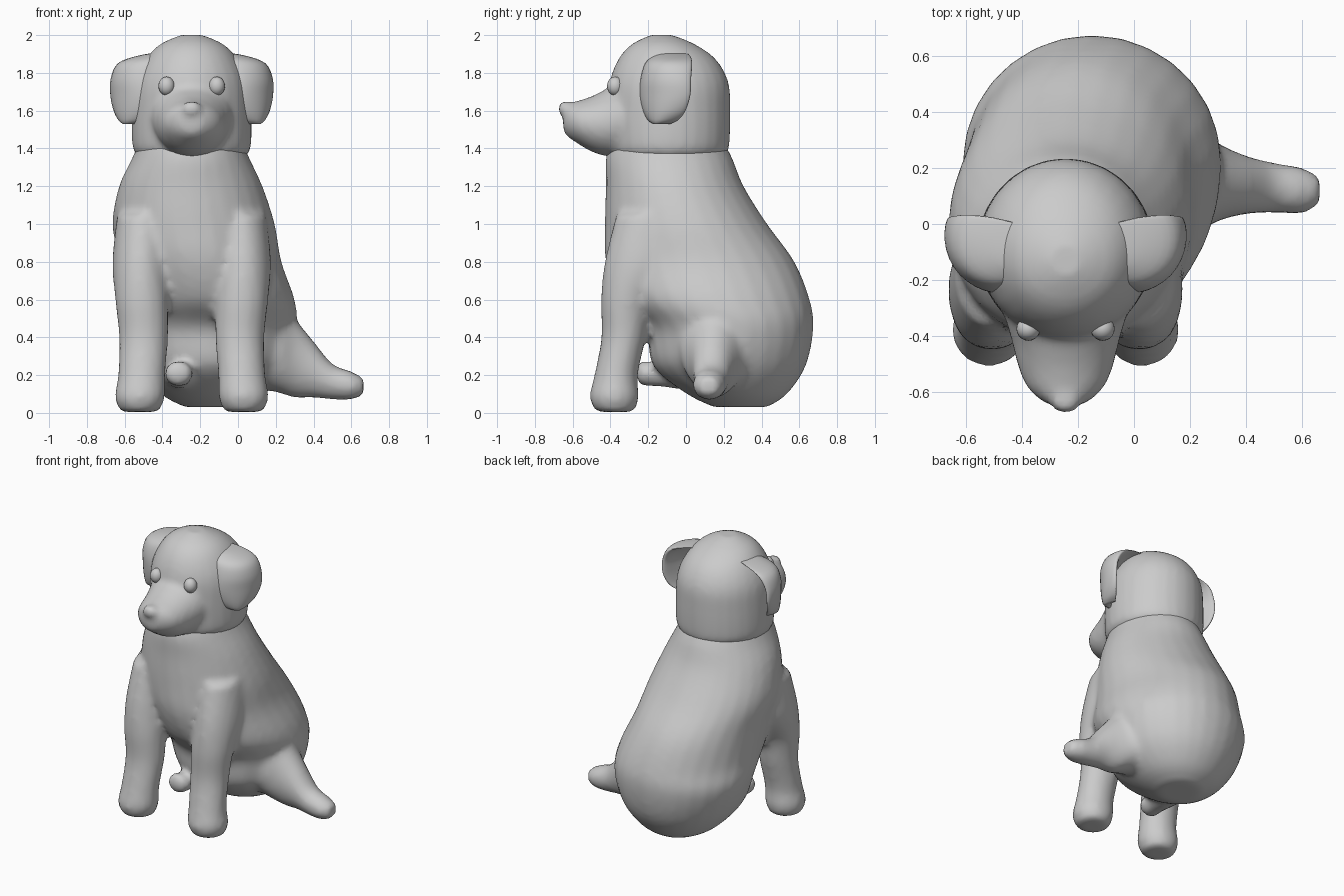
import bpy, bmesh
from math import cos, sin, pi, sqrt
from mathutils import Vector

if "Cube" in bpy.data.objects:
    bpy.data.objects.remove(bpy.data.objects["Cube"])

MID = -0.245          # symmetry plane of head and forelegs
X, Y, Z = Vector((1, 0, 0)), Vector((0, 1, 0)), Vector((0, 0, 1))


def smooth_rows(rows, steps=4):
    """Catmull-Rom interpolation between section rows."""
    out = []
    for i in range(len(rows) - 1):
        a, b, c, d = (rows[max(i - 1, 0)], rows[i], rows[i + 1], rows[min(i + 2, len(rows) - 1)])
        for s in range(steps):
            t = s / steps
            out.append([0.5 * (2 * q + (r - p) * t + (2 * p - 5 * q + 4 * r - w) * t * t
                               + (3 * q - p - 3 * r + w) * t ** 3)
                        for p, q, r, w in zip(a, b, c, d)])
    return out + [list(rows[-1])]


def loft(bm, rows, u, v, bend=Vector(), flip=False, n=28):
    """Skin elliptical sections (x, y, z, radius along u, radius along v)."""
    rings = []
    for x, y, z, ru, rv in smooth_rows(rows):
        ring = []
        for k in range(n):
            a = 2 * pi * k / n
            p = Vector((x, y, z)) + u * ru * cos(a) + v * rv * sin(a) + bend * cos(a) ** 2
            if flip:
                p.x = 2 * MID - p.x
            ring.append(bm.verts.new(p))
        rings.append(ring)
    faces = [bm.faces.new(rings[0]), bm.faces.new(rings[-1])]
    for r, s in zip(rings, rings[1:]):
        for k in range(n):
            faces.append(bm.faces.new((r[k], r[(k + 1) % n], s[(k + 1) % n], s[k])))
    bmesh.ops.recalc_face_normals(bm, faces=faces)


def finish(name, bm, voxel=0, iterations=4):
    me = bpy.data.meshes.new(name)
    bm.to_mesh(me)
    bm.free()
    for p in me.polygons:
        p.use_smooth = True
    ob = bpy.data.objects.new(name, me)
    bpy.context.collection.objects.link(ob)
    if voxel:
        m = ob.modifiers.new("fuse", 'REMESH')
        m.mode = 'VOXEL'
        m.voxel_size = voxel
        m.use_smooth_shade = True
        s = ob.modifiers.new("soften", 'SMOOTH')
        s.factor = 0.5
        s.iterations = iterations
    return ob


def ball(bm, centre, radii):
    vs = bmesh.ops.create_uvsphere(bm, u_segments=20, v_segments=12, radius=1)["verts"]
    for p in vs:
        p.co = Vector(centre) + Vector(a * b for a, b in zip(p.co, radii))


# torso and rump
bm = bmesh.new()
loft(bm, [(-.25, -.10, 1.45, .27, .29), (-.25, -.09, 1.35, .31, .335), (-.25, -.06, 1.2, .38, .365),
          (-.235, 0, 1.0, .43, .43), (-.2, .075, .8, .43, .50), (-.155, .15, .6, .455, .505),
          (-.15, .23, .45, .46, .445), (-.14, .23, .25, .40, .405), (-.14, .27, .1, .27, .265),
          (-.14, .29, .03, .14, .14)], X, Y)

# front legs
for flip in (False, True):
    loft(bm, [(.01, -.18, 1.05, .14, .19), (.025, -.23, .8, .15, .20), (.02, -.31, .6, .14, .14),
              (.01, -.33, .4, .13, .118), (.02, -.37, .2, .125, .115), (.03, -.38, .08, .132, .13),
              (.03, -.375, .005, .10, .10)], X, Y, flip=flip)

# right hind leg, stretched out sideways
loft(bm, [(.05, .2, .42, .24, .29), (.2, .16, .36, .20, .25), (.3, .15, .29, .14, .21),
          (.4, .14, .23, .105, .15), (.5, .13, .165, .09, .095), (.6, .12, .145, .083, .075),
          (.665, .12, .14, .05, .045)], Y, Z)

# left hind paw, tucked under the belly
loft(bm, [(-.28, .15, .23, .12, .11), (-.3, -.02, .2, .085, .075), (-.31, -.15, .2, .07, .06),
          (-.315, -.22, .21, .075, .068), (-.315, -.26, .21, .05, .045)], X, Z)
finish("body", bm, .022, 5)

# head with muzzle and nose
bm = bmesh.new()
loft(bm, [(MID, -.09, 1.36, .29, .30), (MID, -.09, 1.42, .315, .32), (MID, -.09, 1.6, .315, .325),
          (MID, -.09, 1.75, .30, .315), (MID, -.10, 1.87, .245, .26), (MID, -.12, 1.95, .17, .17),
          (MID, -.13, 2.0, .06, .06)], X, Y)
loft(bm, [(MID, -.2, 1.57, .25, .21), (MID, -.34, 1.56, .215, .20), (MID, -.43, 1.535, .19, .175),
          (MID, -.51, 1.53, .17, .142), (MID, -.58, 1.54, .14, .11), (MID, -.63, 1.55, .09, .085),
          (MID, -.65, 1.55, .045, .05)], X, Z)
ball(bm, (MID, -.635, 1.61), (.055, .045, .042))
finish("head", bm, .02, 4)

# hanging ears, cupped towards the head
ear_u, ear_n = Vector((.55, .83, 0)), Vector((.83, -.55, 0))
for side, flip in (("right", False), ("left", True)):
    bm = bmesh.new()
    loft(bm, [(-.11, -.10, 1.91, .08, .03), (-.01, -.10, 1.89, .115, .045), (.075, -.115, 1.85, .145, .055),
              (.115, -.13, 1.77, .158, .045), (.12, -.135, 1.68, .16, .038), (.115, -.14, 1.6, .135, .034),
              (.105, -.145, 1.55, .095, .03), (.10, -.15, 1.53, .05, .02)],
         ear_u, ear_n, bend=-.045 * ear_n, flip=flip)
    finish(side + "_ear", bm)

# eyes
for side, s in (("right", 1), ("left", -1)):
    bm = bmesh.new()
    ball(bm, (MID + s * .133, -.375, 1.73), (.043, .043, .05))
    finish(side + "_eye", bm)
